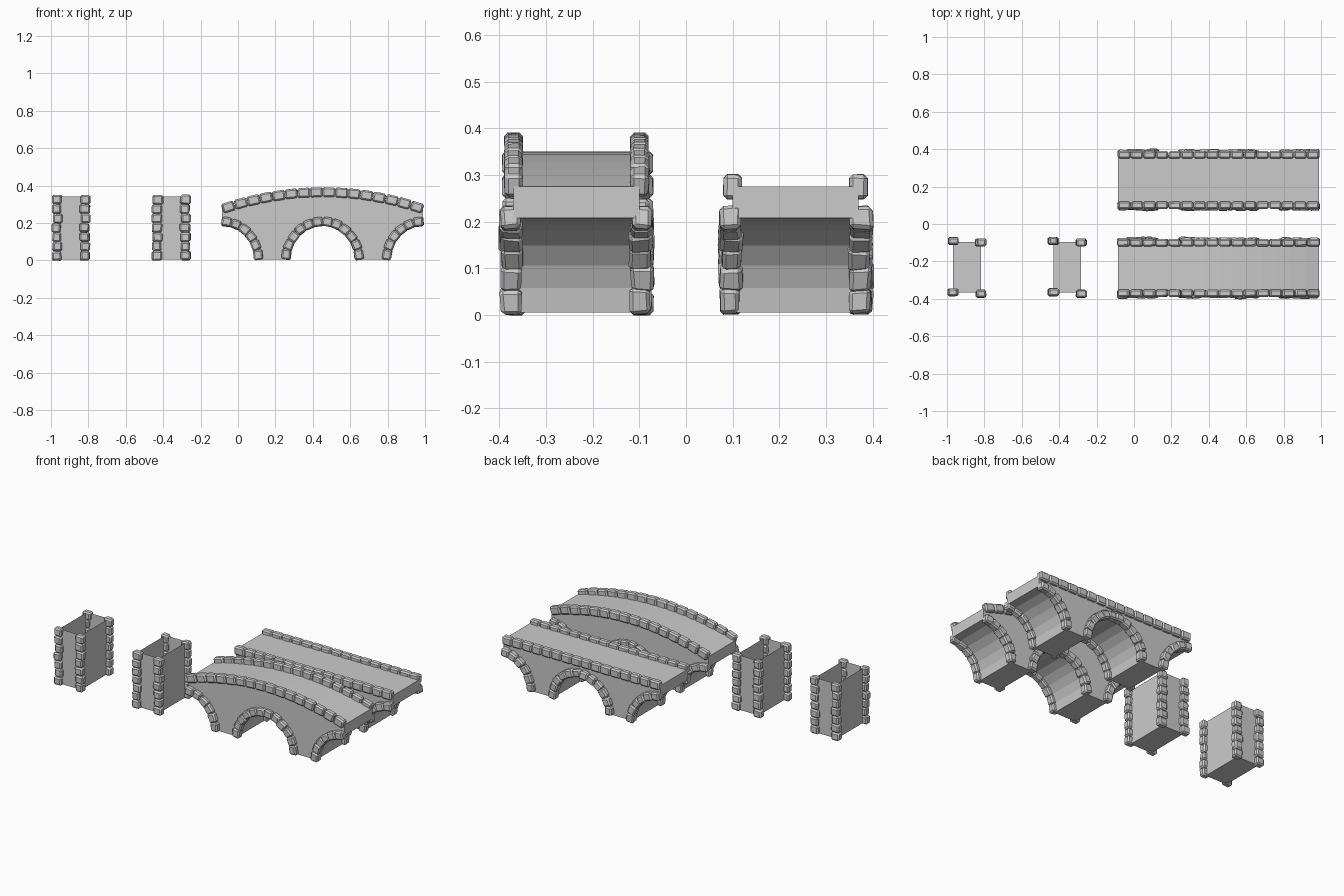
import bpy, bmesh, math, random
from mathutils import Matrix, Vector

if "Cube" in bpy.data.objects:
    bpy.data.objects.remove(bpy.data.objects["Cube"])

random.seed(7)
X0, X1, MID = -0.085, 0.99, 0.4525   # bridge ends and middle
BASE = 0.005
RX, RZ = 0.195, 0.203                # arch radii


def finish(bm, name):
    bmesh.ops.recalc_face_normals(bm, faces=bm.faces)
    me = bpy.data.meshes.new(name)
    bm.to_mesh(me)
    bm.free()
    ob = bpy.data.objects.new(name, me)
    bpy.context.collection.objects.link(ob)
    return ob


def stone(bm, pos, size, angle=0.0, jitter=0.06, bevel=0.008):
    """One rough hewn block with chamfered edges, turned about y."""
    tmp = bmesh.new()
    bmesh.ops.create_cube(tmp, size=1.0)
    for v in tmp.verts:
        v.co = Vector([c * s * (1 + random.uniform(-jitter, jitter) * 1.6)
                       for c, s in zip(v.co, size)])
    bmesh.ops.bevel(tmp, geom=tmp.edges[:], offset=bevel, segments=1,
                    affect='EDGES', profile=0.5)
    tmp.transform(Matrix.Translation(pos) @ Matrix.Rotation(angle, 4, 'Y'))
    me = bpy.data.meshes.new("tmp")
    tmp.to_mesh(me)
    tmp.free()
    bm.from_mesh(me)
    bpy.data.meshes.remove(me)


def arch_points(cx, a0, a1, n):
    return [(cx + RX * math.cos(a0 + (a1 - a0) * i / n),
             BASE + RZ * math.sin(a0 + (a1 - a0) * i / n)) for i in range(n + 1)]


def curve_z(x, rise):
    u = (x - MID) / (X1 - MID)
    return 0.275 + rise * (1 - u * u)


def bridge(name, yc, deck_rise, rail_rise):
    # body: side profile with one full and two half arches, extruded across
    h = math.pi / 2
    pts = arch_points(X0, h, 0, 6) + arch_points(MID, 2 * h, 0, 12)
    pts += arch_points(X1, 2 * h, h, 6)
    n = 14 if deck_rise else 1
    for i in range(n + 1):
        x = X1 + (X0 - X1) * i / n
        pts.append((x, curve_z(x, deck_rise)))
    bm = bmesh.new()
    face = bm.faces.new([bm.verts.new((x, yc - 0.135, z)) for x, z in pts])
    out = bmesh.ops.extrude_face_region(bm, geom=[face])
    bmesh.ops.translate(bm, vec=(0, 0.27, 0),
                        verts=[g for g in out['geom'] if isinstance(g, bmesh.types.BMVert)])
    if not face.is_valid or len(bm.faces) < len(pts) + 2:
        bm.faces.new([v for v in bm.verts if v.co.y < yc][:len(pts)])
    finish(bm, name + "_body")

    # parapet stones along both deck edges
    bm = bmesh.new()
    n = 16
    step = (X1 - X0) / n
    for s in (-1, 1):
        for i in range(n):
            x = X0 + step * (i + 0.5)
            slope = (curve_z(x + .01, rail_rise) - curve_z(x - .01, rail_rise)) / .02
            stone(bm, (x, yc + s * 0.135, curve_z(x, rail_rise)),
                  (step * 0.99, 0.039, 0.052), -math.atan(slope), 0.03)
    finish(bm, name + "_parapet_stones")

    # voussoir stones around the arches
    bm = bmesh.new()
    d = math.radians(15)
    for s in (-1, 1):
        for cx, first, last in ((X0, 0, 6), (MID, 0, 12), (X1, 6, 12)):
            for i in range(first, last):
                a = d * (i + 0.5)
                stone(bm, (cx + RX * math.cos(a),
                           s * (0.137 + random.uniform(0, 0.004)) + yc,
                           BASE + RZ * math.sin(a)),
                      (0.048, random.uniform(0.042, 0.052), 0.054), -a, 0.08)
    finish(bm, name + "_arch_stones")


def pillar(name, xc):
    # open-topped box
    bm = bmesh.new()
    bmesh.ops.create_cube(bm, size=1.0)
    bmesh.ops.delete(bm, geom=[f for f in bm.faces if f.normal.z > 0.5],
                     context='FACES_ONLY')
    bm.transform(Matrix.Translation((xc, -0.23, 0.174)) @
                 Matrix.Diagonal((0.148, 0.27, 0.338, 1)))
    finish(bm, name + "_box")
    # corner stones stacked up each edge
    bm = bmesh.new()
    for sx in (-1, 1):
        for sy in (-1, 1):
            for i in range(7):
                stone(bm, (xc + sx * 0.075 + random.uniform(-.004, .004),
                           -0.232 - sx * 0.004 + sy * 0.137, 0.025 + i * 0.05),
                      (random.uniform(0.046, 0.056), 0.041, 0.05), 0, 0.06)
    finish(bm, name + "_corner_stones")


bridge("arched_bridge", -0.235, 0.075, 0.09)
bridge("flat_bridge", 0.235, 0.0, 0.0)
pillar("left_pillar", -0.893)
pillar("right_pillar", -0.357)
